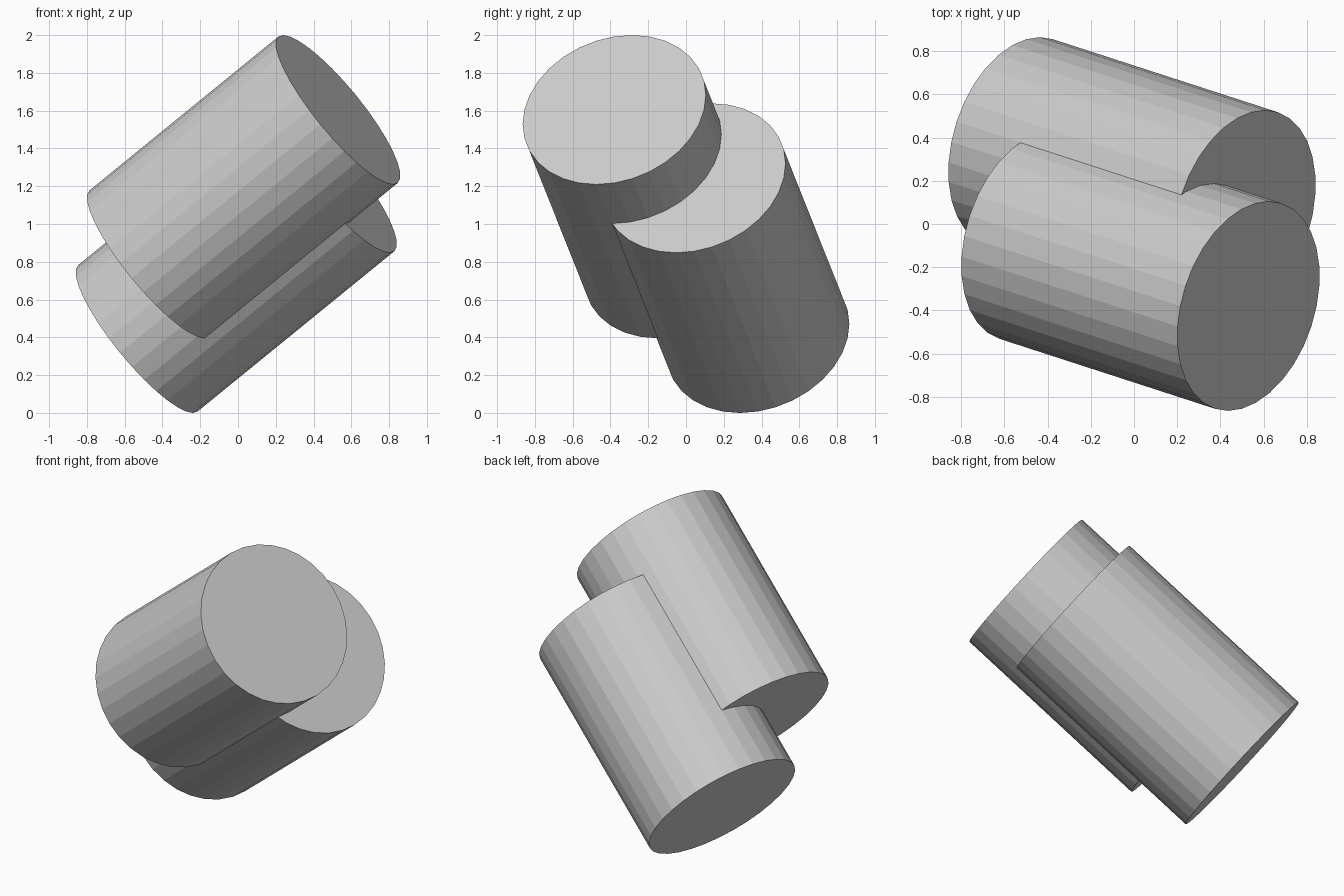
import bpy
from mathutils import Vector

if "Cube" in bpy.data.objects:
    bpy.data.objects.remove(bpy.data.objects["Cube"])

RADIUS = 0.5
SIDES = 32
AXIS = Vector((0.752, -0.244, 0.6125)).normalized()  # shared tilt of both drums


def drum(name, center, length):
    # flat-faceted cylinder tilted along the shared axis
    bpy.ops.mesh.primitive_cylinder_add(
        vertices=SIDES, radius=RADIUS, depth=length, location=center,
        rotation=AXIS.to_track_quat('Z', 'Y').to_euler())
    ob = bpy.context.object
    ob.name = name
    return ob


# upper drum: placed from its top cap centre
upper_length = 1.33
drum("upper_drum", Vector((0.53, -0.38, 1.605)) - AXIS * upper_length / 2, upper_length)

# lower drum: slightly longer, placed from its bottom cap centre
lower_length = 1.385
drum("lower_drum", Vector((-0.53, 0.38, 0.395)) + AXIS * lower_length / 2, lower_length)
